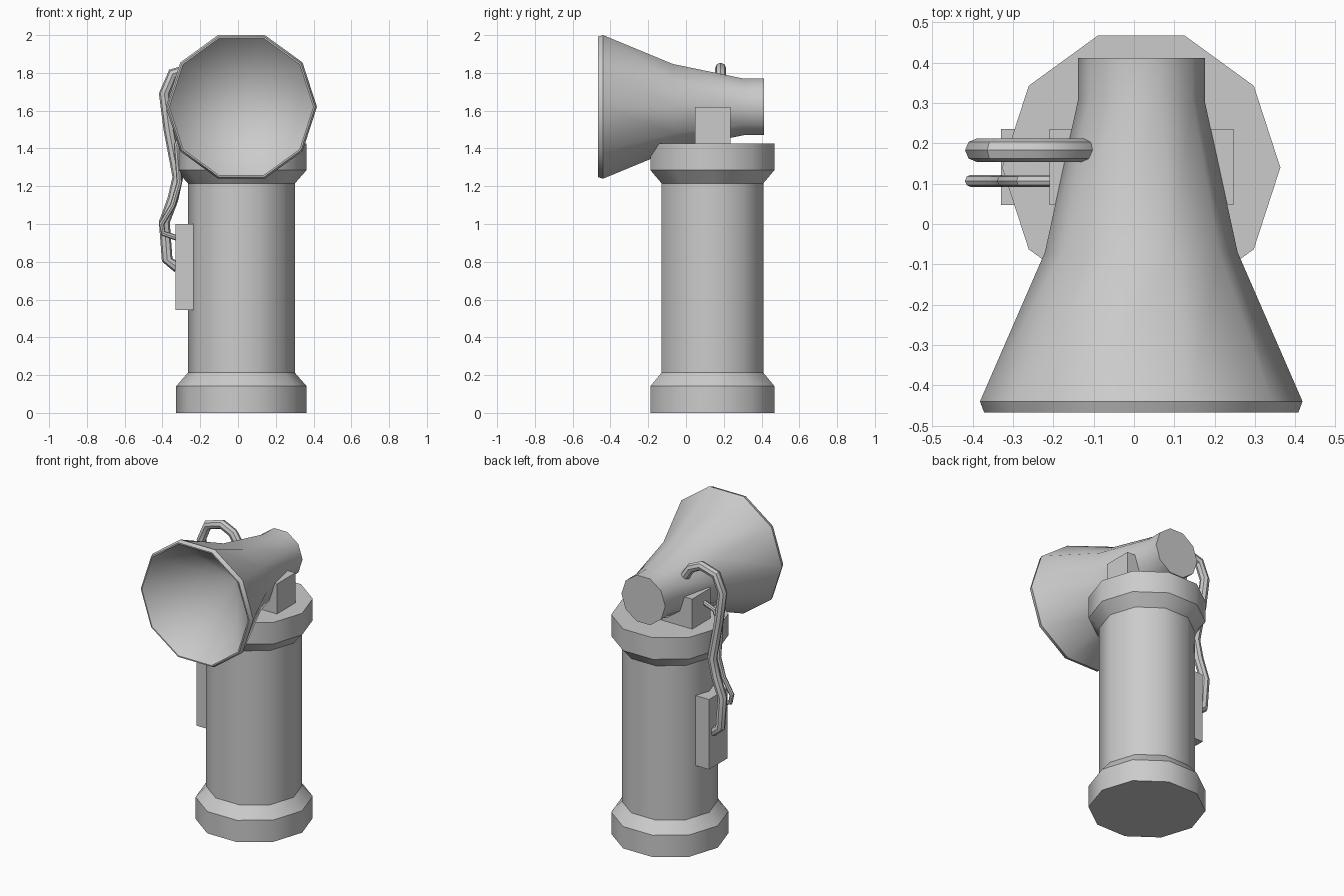
import bpy, bmesh, math
from mathutils import Vector, Matrix

if "Cube" in bpy.data.objects:
    bpy.data.objects.remove(bpy.data.objects["Cube"])

SIDES = 10


def finish(name, bm, smooth=True):
    bmesh.ops.recalc_face_normals(bm, faces=bm.faces)
    me = bpy.data.meshes.new(name)
    bm.to_mesh(me)
    bm.free()
    ob = bpy.data.objects.new(name, me)
    bpy.context.collection.objects.link(ob)
    if smooth:
        bpy.ops.object.select_all(action='DESELECT')
        ob.select_set(True)
        bpy.context.view_layer.objects.active = ob
        bpy.ops.object.shade_smooth_by_angle(angle=math.radians(38))
    return ob


def lathe(name, profile, place):
    """Closed decagonal solid from (radius, height); radius 0 makes an apex."""
    bm = bmesh.new()
    rings = []
    for r, h in profile:
        n = SIDES if r > 0 else 1
        rings.append([bm.verts.new(place(r * math.cos(2 * math.pi * i / SIDES),
                                         r * math.sin(2 * math.pi * i / SIDES), h))
                      for i in range(n)])
    for a, b in zip(rings, rings[1:]):
        for i in range(SIDES):
            j = (i + 1) % SIDES
            if len(b) == 1:
                bm.faces.new((a[i], a[j], b[0]))
            else:
                bm.faces.new((a[i], a[j], b[j], b[i]))
    for ring in (rings[0], rings[-1]):
        if len(ring) > 1:
            bm.faces.new(ring)
    return finish(name, bm)


def box(name, lo, hi):
    lo, hi = Vector(lo), Vector(hi)
    bm = bmesh.new()
    bmesh.ops.create_cube(bm, size=1, matrix=Matrix.Translation((lo + hi) / 2)
                          @ Matrix.Diagonal((*(hi - lo), 1)))
    return finish(name, bm, False)


def cable(name, path, y, radius, sides=8):
    """Tube along an x/z path lying in a plane of constant y."""
    pts = [Vector((x, y, z)) for x, z in path]
    side = Vector((0, 1, 0))
    bm = bmesh.new()
    rings = []
    for k, p in enumerate(pts):
        d = (pts[min(k + 1, len(pts) - 1)] - pts[max(k - 1, 0)]).normalized()
        up = d.cross(side)
        rings.append([bm.verts.new(p + radius * (math.cos(t) * side + math.sin(t) * up))
                      for t in (2 * math.pi * i / sides for i in range(sides))])
    for a, b in zip(rings, rings[1:]):
        for i in range(sides):
            j = (i + 1) % sides
            bm.faces.new((a[i], a[j], b[j], b[i]))
    bm.faces.new(rings[0])
    bm.faces.new(rings[-1])
    return finish(name, bm)


# pedestal with flared foot and head
lathe("pedestal",
      [(.345, 0), (.345, .142), (.283, .213), (.283, 1.215), (.345, 1.285), (.345, 1.425)],
      lambda a, b, h: (.018 + a, .14 + b, h))

# horn, with a hollow conical mouth
lathe("horn",
      [(.1575, .412), (.1575, .305), (.239, -.07), (.4, -.44), (.39, -.467),
       (.382, -.467), (0, -.05)],
      lambda a, b, h: (.018 + a, h, 1.62 + b))

# cradle under the horn and control box on the column
box("cradle", (-.21, .047, 1.42), (.247, .236, 1.62))
box("control_box", (-.33, .047, .545), (-.235, .236, 1.0))

# cables running from the horn and the cradle to the control box
cable("thick_cable",
      [(-.125, 1.73), (-.165, 1.79), (-.24, 1.825), (-.345, 1.795), (-.39, 1.69),
       (-.365, 1.5), (-.318, 1.25), (-.345, 1.13), (-.39, 1.01), (-.375, .81), (-.32, .77)],
      .183, .029)
cable("thin_cable",
      [(-.2, 1.55), (-.28, 1.52), (-.325, 1.42), (-.31, 1.22), (-.345, 1.1),
       (-.405, 1.0), (-.395, .95), (-.32, .925)],
      .107, .015)
